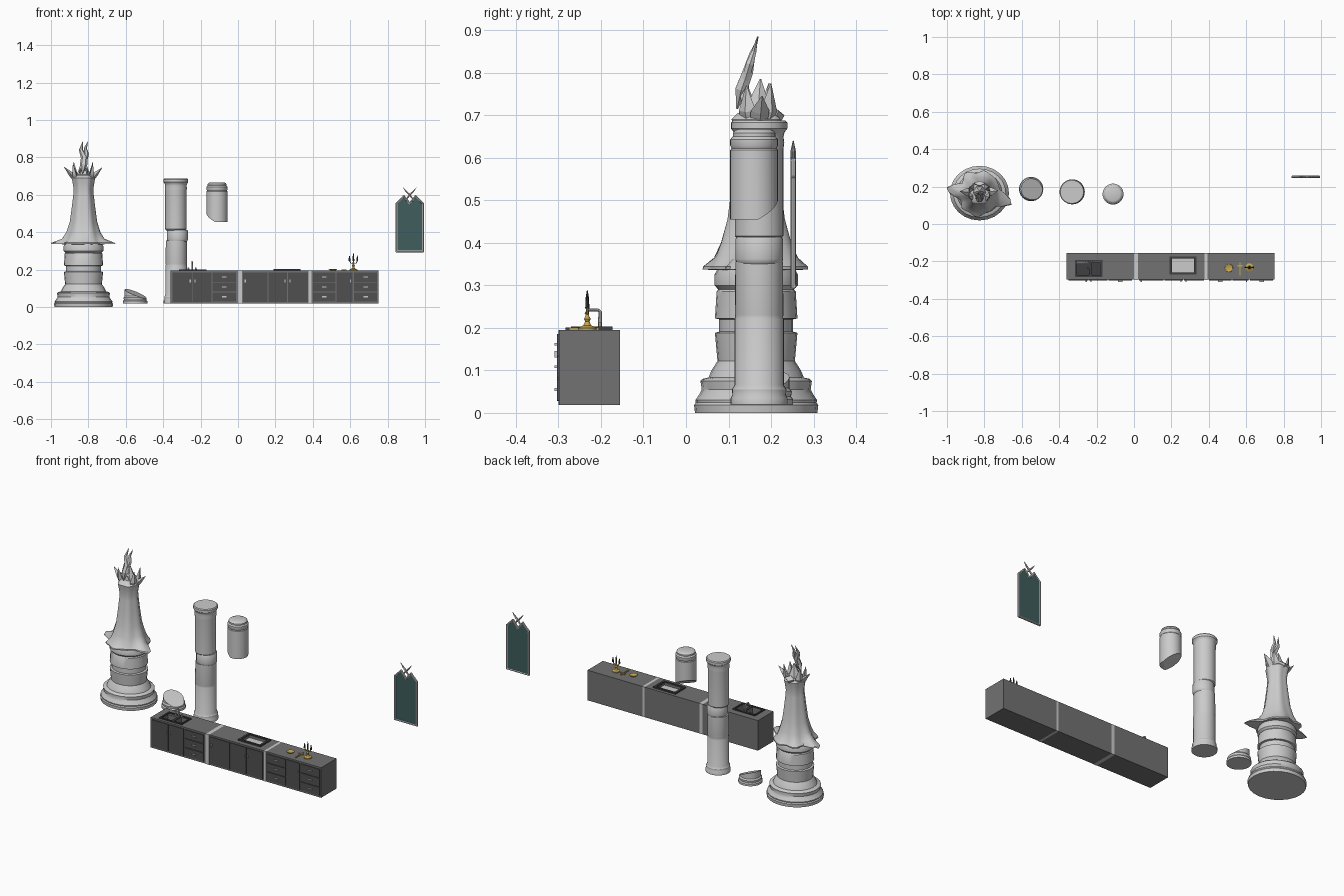
import bpy, bmesh, math
from mathutils import Vector, Matrix

if "Cube" in bpy.data.objects:
    bpy.data.objects.remove(bpy.data.objects["Cube"])


def material(name, c):
    m = bpy.data.materials.new(name)
    m.diffuse_color = (*c, 1)
    m.use_nodes = True
    m.node_tree.nodes["Principled BSDF"].inputs["Base Color"].default_value = m.diffuse_color
    return m


GOLD = material("gold", (0.55, 0.38, 0.08))
DARK = material("dark_panel", (0.08, 0.08, 0.08))
STEEL = material("dark_steel", (0.05, 0.05, 0.055))
GREY = material("cabinet_grey", (0.17, 0.17, 0.17))
GLASS = material("mirror_teal", (0.05, 0.11, 0.11))


def finish(bm, name, mat=None, smooth=False):
    bmesh.ops.recalc_face_normals(bm, faces=bm.faces)
    me = bpy.data.meshes.new(name)
    bm.to_mesh(me)
    bm.free()
    ob = bpy.data.objects.new(name, me)
    bpy.context.collection.objects.link(ob)
    if mat:
        me.materials.append(mat)
    if smooth:
        bpy.context.view_layer.objects.active = ob
        ob.select_set(True)
        bpy.ops.object.shade_smooth_by_angle(angle=math.radians(35))
        ob.select_set(False)
    return ob


def box(name, x0, x1, y0, y1, z0, z1, mat=None):
    bm = bmesh.new()
    bmesh.ops.create_cube(bm, size=1)
    for v in bm.verts:
        v.co = ((x0 + x1) / 2 + v.co.x * (x1 - x0), (y0 + y1) / 2 + v.co.y * (y1 - y0),
                (z0 + z1) / 2 + v.co.z * (z1 - z0))
    return finish(bm, name, mat)


def skin(bm, rings):
    """Join equal vertex rings into a closed tube."""
    rows = [[bm.verts.new(p) for p in r] for r in rings]
    n = len(rows[0])
    for a, b in zip(rows, rows[1:]):
        for i in range(n):
            bm.faces.new((a[i], a[(i + 1) % n], b[(i + 1) % n], b[i]))
    bm.faces.new(rows[0][::-1])
    bm.faces.new(rows[-1])


def lathe(name, prof, cx, cy, n=32, sx=1, mat=None, cut=None, smooth=True):
    """Revolve (radius, z) points; cut = (point, normal) removes the normal's side."""
    bm = bmesh.new()
    skin(bm, [[(cx + sx * r * math.cos(2 * math.pi * i / n), cy + r * math.sin(2 * math.pi * i / n), z)
               for i in range(n)] for r, z in prof])
    for co, no in cut or []:
        g = bm.verts[:] + bm.edges[:] + bm.faces[:]
        bmesh.ops.bisect_plane(bm, geom=g, plane_co=co, plane_no=no, clear_outer=True)
        bmesh.ops.holes_fill(bm, edges=[e for e in bm.edges if e.is_boundary], sides=0)
    return finish(bm, name, mat, smooth)


def tube(name, pts, radii, n=4, flat=1, mat=None, side=(1, 0, 0)):
    """Tapered tube along points; flat squashes it across the side direction."""
    pts = [Vector(p) for p in pts]
    rings = []
    for i, p in enumerate(pts):
        t = (pts[min(i + 1, len(pts) - 1)] - pts[max(i - 1, 0)]).normalized()
        v = t.cross(Vector(side)).normalized()
        u = v.cross(t).normalized()
        rings.append([p + radii[i] * (u * math.cos(2 * math.pi * k / n) + flat * v * math.sin(2 * math.pi * k / n))
                      for k in range(n)])
    bm = bmesh.new()
    skin(bm, rings)
    return finish(bm, name, mat)


# Statue pedestal
TX, TY = -0.826, 0.165
lathe("pedestal", [(.144, 0), (.146, .018), (.142, .024), (.143, .03), (.133, .045), (.128, .055), (.131, .075),
                   (.126, .08), (.112, .083), (.105, .1), (.091, .122), (.097, .188), (.087, .191), (.087, .22),
                   (.097, .222), (.093, .285), (.089, .29), (.098, .3), (.098, .325), (.09, .34)], TX, TY, 24, 1.08)

# Draped robe with pointed hem
spikes = [(172, .075), (-18, .085), (-95, .03), (80, .02), (125, .025), (-140, .02), (35, .015)]
levels = [(.08, .335, 0), (.107, .337, 1), (.108, .344, .9), (.097, .365, .25), (.085, .4, .05), (.07, .455, 0),
          (.06, .53, 0), (.052, .6, 0), (.05, .63, 0), (.056, .67, 0), (.06, .69, 0), (.045, .705, 0), (.02, .71, 0)]
bm = bmesh.new()
rings = []
for r, z, k in levels:
    ring = []
    for i in range(36):
        a = math.radians(i * 10)
        rr = r * (1 + .05 * math.cos(6 * a))
        for deg, amt in spikes:
            d = abs((i * 10 - deg + 180) % 360 - 180)
            rr += k * amt * max(0, 1 - d / 24)
        ring.append((TX + rr * math.cos(a), TY + rr * math.sin(a), z))
    rings.append(ring)
skin(bm, rings)
finish(bm, "robe", None, True)

# Crown of leaves
for deg, out, top, w in [(175, .105, .75, .022), (8, .1, .745, .022), (150, .06, .775, .024), (35, .06, .775, .024),
                         (90, .065, .70, .03), (200, .06, .77, .022), (-25, .055, .77, .022)]:
    a = math.radians(deg)
    d = Vector((math.cos(a), math.sin(a), 0))
    c = Vector((TX, TY, 0))
    tube("crown_leaf", [c + d * .03 + Vector((0, 0, .66)), c + d * (.03 + out * .35) + Vector((0, 0, .71)),
                        c + d * out + Vector((0, 0, top))], [.018, w, .001], 4, .6, None, (-d.y, d.x, 0))
tube("crown_core", [(TX, .17, .68), (TX, .17, .72), (TX, .175, .785)], [.04, .032, .002], 6)

# Flame finial with two prongs
tube("flame", [(TX - .005, .12, .715), (TX, .13, .76), (TX + .004, .145, .8), (TX - .014, .155, .84),
               (TX - .004, .17, .885)], [.003, .02, .018, .011, .001], 6, .8)
tube("flame_prong", [(TX + .006, .135, .77), (TX + .016, .15, .82), (TX + .01, .16, .85), (TX + .024, .168, .885)],
     [.012, .013, .008, .001], 6, .8)
for s in (-1, 1):
    tube("flame_barb", [(TX + s * .004, .14, .77), (TX + s * .015, .137, .74), (TX + s * .022, .138, .715)],
         [.008, .009, .001], 4)

# Standing column made of stacked drums
CX, CY = -.33, .172
lathe("column_base", [(.067, .02), (.067, .035), (.063, .042), (.064, .055), (.058, .065), (.058, .22), (.056, .225),
                      (.057, .23), (.056, .355)], CX, CY)
lathe("column_drum", [(.05, .35), (.055, .356), (.056, .362), (.056, .408), (.053, .413)], CX + .006, CY)
lathe("column_shaft", [(.052, .41), (.057, .416), (.057, .62), (.059, .635), (.057, .65), (.06, .66), (.066, .668),
                       (.066, .682), (.062, .687)], CX - .002, CY)

# Broken column pieces
lathe("broken_stub", [(.065, .02), (.065, .032), (.06, .038), (.062, .05), (.056, .058), (.056, .13)], -.55, .187,
      cut=[((-.55, .187, .073), (.38, -.2, 1))])
lathe("broken_drum", [(.056, .455), (.056, .618), (.053, .622), (.056, .628), (.056, .643), (.05, .65), (.05, .658),
                      (.045, .664), (.037, .667)], -.112, .16, cut=[((-.112, .16, .475), (-.45, .45, -1))])

# Counter: three cabinets with filler strips
Y0, Y1, Z0, Z1 = -.298, -.155, .018, .195
cab = box("sink_cabinet", -.36, 0, Y0, Y1, Z0, Z1, GREY)
cab2 = box("hob_cabinet", .022, .378, Y0, Y1, Z0, Z1, GREY)
box("end_cabinet", .393, .75, Y0, Y1, Z0, Z1, GREY)
box("filler_left", 0, .022, Y0 - .002, Y1, Z0, Z1)
box("filler_right", .378, .393, Y0 - .002, Y1, Z0, Z1)
cutters = [(cab, -.305, -.24, -.275, -.215, .155), (cab, -.225, -.178, -.275, -.205, .165),
           (cab2, .202, .322, -.258, -.184, .18)]
for host, x0, x1, y0, y1, z in cutters:
    c = box("basin_cutter", x0, x1, y0, y1, z, .25)
    c.hide_render = True
    c.hide_set(True)
    m = host.modifiers.new("basin", "BOOLEAN")
    m.operation, m.object, m.solver = "DIFFERENCE", c, "EXACT"
    box("basin_floor", x0, x1, y0, y1, z, z + .003, STEEL if host == cab else None)


def rim(name, x0, x1, y0, y1, w, z, mat):
    for a in ((x0, x1, y0, y0 + w), (x0, x1, y1 - w, y1), (x0, x0 + w, y0, y1), (x1 - w, x1, y0, y1)):
        box(name, *a, Z1, z, mat)


rim("sink_rim", -.315, -.168, -.283, -.192, .009, .201, STEEL)
box("sink_divider", -.24, -.225, -.275, -.2, Z1, .2, STEEL)
rim("hob_rim", .19, .335, -.27, -.173, .012, .203, STEEL)
tube("tap", [(-.245, -.202, .195), (-.245, -.202, .238), (-.245, -.207, .242), (-.245, -.23, .242), (-.245, -.235, .232)],
     [.005, .004, .004, .004, .004], 8)
for s in (-1, 1):
    tube("tap_handle", [(-.245 + s * .02, -.202, .195), (-.245 + s * .02, -.202, .212)], [.005, .004], 6, 1, None)


# Doors and drawers
def door(x0, x1, knob):
    box("door", x0 + .002, x1 - .002, -.303, Y0, .028, .186, DARK)
    kx = x0 + .013 if knob < 0 else x1 - .013
    box("door_knob", kx - .003, kx + .003, -.309, -.303, .13, .146)


def drawers(x0, x1):
    for i in range(3):
        z = .028 + i * .053
        box("drawer", x0 + .002, x1 - .002, -.303, Y0, z + .001, z + .051, DARK)
        xm = (x0 + x1) / 2
        box("drawer_handle", xm - .012, xm + .012, -.309, -.303, z + .024, z + .03)


for x0, x1, k in [(-.352, -.242, 1), (-.242, -.14, -1), (.026, .16, -1), (.16, .265, 1), (.265, .375, -1),
                  (.525, .615, 1)]:
    door(x0, x1, k)
for x0, x1 in [(-.138, -.01), (.398, .523), (.618, .746)]:
    drawers(x0, x1)

# Plate, dagger and candelabra
lathe("plate", [(.014, .195), (.022, .202), (.021, .203), (.014, .199)], .507, -.235, 20, 1, GOLD)
box("dagger_blade", .564, .57, -.275, -.205, .195, .201, GOLD)
box("dagger_guard", .553, .581, -.226, -.22, .195, .202, GOLD)
KX, KY = .617, -.232
lathe("candelabra_base", [(.022, .195), (.022, .2), (.009, .206), (.005, .215), (.008, .221), (.004, .228),
                          (.003, .25)], KX, KY, 16, 1, GOLD)
tube("candle_middle", [(KX, KY, .245), (KX, KY, .27), (KX, KY, .288)], [.005, .004, .001], 8, 1, STEEL)
for s in (-1, 1):
    tube("candle_arm", [(KX, KY, .235), (KX + s * .014, KY, .234), (KX + s * .021, KY, .248)], [.003] * 3, 6, 1, GOLD,
         (0, 1, 0))
    tube("candle_side", [(KX + s * .021, KY, .246), (KX + s * .021, KY, .262), (KX + s * .021, KY, .275)],
         [.005, .004, .001], 8, 1, STEEL)

# Mirror: notched panel, frame bars and crossed ornament
MX, MY = .918, .252
half = [(0, .553), (.032, .592), (.07, .553), (.07, .298)]
outline = half + [(-x, z) for x, z in half[:0:-1]]
bm = bmesh.new()
f = bm.faces.new([bm.verts.new((MX + x, MY - .003, z)) for x, z in outline])
g = bmesh.ops.extrude_face_region(bm, geom=[f])["geom"]
bmesh.ops.translate(bm, vec=(0, .007, 0), verts=[v for v in g if isinstance(v, bmesh.types.BMVert)])
finish(bm, "mirror_glass", GLASS)
for (ax, az), (bx, bz) in zip(outline, outline[1:] + outline[:1]):
    d = Vector((bx - ax, 0, bz - az)).normalized() * .004
    tube("mirror_frame", [Vector((MX + ax, MY, az)) - d, Vector((MX + bx, MY, bz)) + d], [.0065] * 2, 8, .9, None,
         (0, 1, 0))
for s in (-1, 1):
    tube("mirror_ornament", [(MX - s * .022, MY, .57), (MX, MY, .6), (MX + s * .018, MY, .617), (MX + s * .036, MY, .64)],
         [.003, .007, .006, .001], 6, .8, None, (0, 1, 0))
